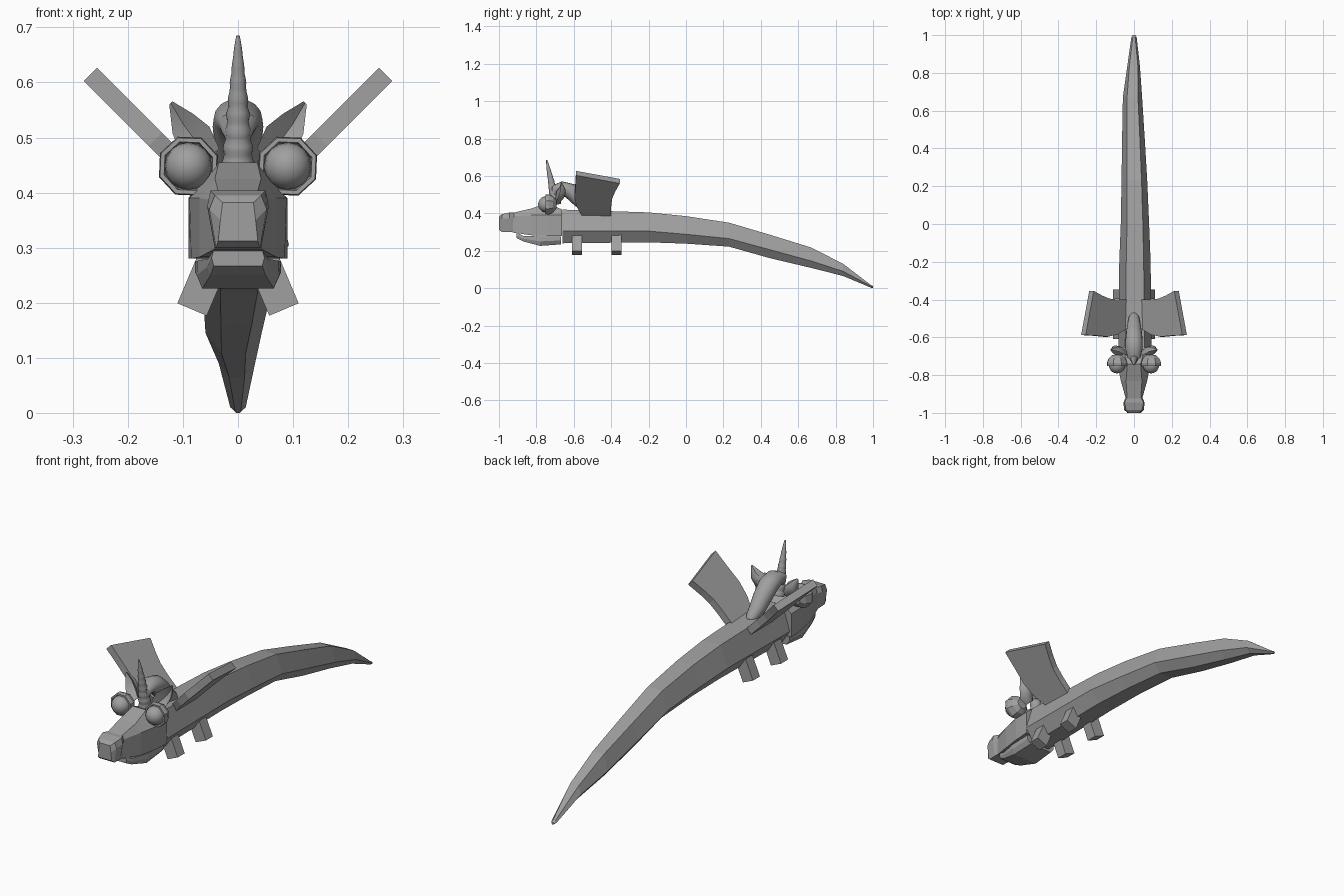
import bpy, bmesh, math
from mathutils import Vector, Matrix

if "Cube" in bpy.data.objects:
    bpy.data.objects.remove(bpy.data.objects["Cube"])

grey = bpy.data.materials.new("stone grey")
grey.diffuse_color = (0.35, 0.35, 0.35, 1)
grey.use_nodes = True
grey.node_tree.nodes["Principled BSDF"].inputs["Base Color"].default_value = grey.diffuse_color


def finish(name, bm, smooth=False):
    bmesh.ops.recalc_face_normals(bm, faces=bm.faces)
    me = bpy.data.meshes.new(name)
    bm.to_mesh(me)
    bm.free()
    ob = bpy.data.objects.new(name, me)
    bpy.context.collection.objects.link(ob)
    me.materials.append(grey)
    if smooth:
        bpy.ops.object.select_all(action='DESELECT')
        ob.select_set(True)
        bpy.context.view_layer.objects.active = ob
        bpy.ops.object.shade_smooth_by_angle(angle=math.radians(50))
    return ob


def loft(name, rings, smooth=False):
    """Skin a row of equal-length point rings and cap both ends."""
    bm = bmesh.new()
    rows = [[bm.verts.new(p) for p in r] for r in rings]
    n = len(rows[0])
    for a, b in zip(rows, rows[1:]):
        for i in range(n):
            j = (i + 1) % n
            bm.faces.new((a[i], a[j], b[j], b[i]))
    bm.faces.new(rows[0])
    bm.faces.new(rows[-1])
    return finish(name, bm, smooth)


def section(y, half, xc=0.0):
    """Mirror a half outline (x, z), top to bottom, into a ring at y."""
    return ([(xc + x, y, z) for x, z in half]
            + [(xc - x, y, z) for x, z in reversed(half)])


def tube(name, path, n=16):
    """Round tube in the x=0 plane; path rows are y, z, x radius, other radius."""
    rings = []
    for i, (y, z, rx, rn) in enumerate(path):
        a, b = path[max(i - 1, 0)], path[min(i + 1, len(path) - 1)]
        d = Vector((0, b[0] - a[0], b[1] - a[1])).normalized()
        nrm = Vector((0, -d.z, d.y))
        rings.append([Vector((0, y, z)) + Vector((rx * math.cos(t), 0, 0))
                      + nrm * rn * math.sin(t)
                      for t in (math.tau * k / n for k in range(n))])
    return loft(name, rings, True)


# Body and tail: y, centre x, top z, side z, bottom z, top/side/bottom half width
body = [(-0.66, 0.005, 0.42, 0.305, 0.24, 0.052, 0.088, 0.045),
        (-0.2, 0.005, 0.405, 0.305, 0.245, 0.046, 0.083, 0.042),
        (0.0, 0.005, 0.385, 0.288, 0.238, 0.042, 0.075, 0.038),
        (0.23, 0.002, 0.35, 0.265, 0.222, 0.038, 0.068, 0.034),
        (0.45, -0.003, 0.285, 0.205, 0.16, 0.034, 0.06, 0.028),
        (0.67, -0.008, 0.217, 0.145, 0.108, 0.029, 0.051, 0.022),
        (0.84, -0.002, 0.13, 0.09, 0.065, 0.022, 0.033, 0.014),
        (0.99, 0, 0.016, 0.01, 0.002, 0.006, 0.014, 0.005),
        (1.0, 0, 0.011, 0.007, 0.0, 0.003, 0.008, 0.003)]
loft("body", [section(y, [(a, t), (b, s), (c, u)], xc)
              for y, xc, t, s, u, a, b, c in body])

# Head, nose and lower jaw
loft("head", [section(-0.662, [(0.055, 0.42), (0.09, 0.39), (0.09, 0.28)]),
              section(-0.74, [(0.035, 0.455), (0.088, 0.39), (0.085, 0.28)]),
              section(-0.83, [(0.042, 0.425), (0.07, 0.39), (0.07, 0.283)]),
              section(-0.925, [(0.036, 0.403), (0.042, 0.385), (0.043, 0.297)])])
loft("nose", [section(-0.915, [(0.035, 0.403), (0.042, 0.38), (0.042, 0.298)]),
              section(-0.945, [(0.05, 0.404), (0.056, 0.375), (0.042, 0.3)]),
              section(-0.985, [(0.042, 0.395), (0.052, 0.37), (0.04, 0.3)]),
              section(-1.0, [(0.028, 0.382), (0.032, 0.35), (0.036, 0.312)])])
loft("lower_jaw", [section(-0.667, [(0.078, 0.276), (0.078, 0.255), (0.06, 0.234)]),
                   section(-0.78, [(0.074, 0.276), (0.075, 0.25), (0.065, 0.226)]),
                   section(-0.87, [(0.054, 0.28), (0.056, 0.265), (0.05, 0.25)]),
                   section(-0.905, [(0.044, 0.296), (0.048, 0.282), (0.044, 0.267)])])

# Ringed horn leaning forward
horn = []
for i in range(29):
    t = i / 28
    r = 0.026 * (1 - t) ** 0.8 + 0.003 + 0.0022 * math.sin(t * 8 * math.tau) * (1 - t)
    horn.append((-0.695 - 0.05 * t, 0.445 + 0.24 * t, r, r))
tube("horn", horn, 14)

# Mane curling from the crown onto the neck
tube("mane", [(-0.71, 0.49, 0.018, 0.012), (-0.70, 0.525, 0.036, 0.03),
              (-0.665, 0.535, 0.044, 0.036), (-0.62, 0.52, 0.046, 0.042),
              (-0.575, 0.48, 0.042, 0.042), (-0.535, 0.44, 0.036, 0.036),
              (-0.495, 0.415, 0.028, 0.026), (-0.475, 0.405, 0.014, 0.012)])

for s, side in ((-1, "left"), (1, "right")):
    # Eye ball seated in an eight-sided cup
    bm = bmesh.new()
    bmesh.ops.create_uvsphere(bm, u_segments=16, v_segments=10, radius=0.043)
    bmesh.ops.rotate(bm, verts=bm.verts, matrix=Matrix.Rotation(math.pi / 2, 3, 'X'))
    bmesh.ops.translate(bm, verts=bm.verts, vec=(s * 0.09, -0.748, 0.448))
    finish(side + "_eye", bm, True)
    rings = []
    for y, r in ((-0.738, 0.044), (-0.752, 0.047), (-0.752, 0.055), (-0.735, 0.057),
                 (-0.71, 0.046), (-0.693, 0.025)):
        rings.append([(s * 0.09 + r * math.cos(k * math.pi / 4 + 0.35), y,
                       0.448 + r * math.sin(k * math.pi / 4 + 0.35)) for k in range(8)])
    loft(side + "_eye_socket", rings)

    # Pointed ear, cupped towards the front
    ear = []
    for x, z, w, y in ((0.05, 0.465, 0.022, -0.685), (0.078, 0.495, 0.036, -0.67),
                       (0.1, 0.525, 0.026, -0.66), (0.122, 0.563, 0.004, -0.665)):
        u = Vector((0.72 * s, 0, -0.69))
        c = Vector((s * x, y, z))
        f = Vector((0, -w * 0.6, 0))
        ear.append([c - u * w + f, c - u * w * 0.75 - f * 0.6, c - f * 1.1,
                    c + u * w * 0.75 - f * 0.6, c + u * w + f, c - f * 0.4])
    loft(side + "_ear", ear, True)

    # Flared wing plate rising at 45 degrees: x, front y, back y, back shift
    wing = []
    for x, y0, y1, k in ((0.05, -0.555, -0.40, 0), (0.10, -0.585, -0.40, 0),
                         (0.15, -0.597, -0.395, 0.008), (0.20, -0.592, -0.38, 0.022),
                         (0.268, -0.588, -0.354, 0.043)):
        h = 0.012
        wing.append([(s * (x - h), y0, x + 0.347 + h), (s * (x + h), y0, x + 0.347 - h),
                     (s * (x - k + h), y1, x - k + 0.347 - h),
                     (s * (x - k - h), y1, x - k + 0.347 + h)])
    loft(side + "_wing", wing)

    # Stubby splayed legs
    for y, part in ((-0.583, "front"), (-0.372, "rear")):
        bm = bmesh.new()
        bmesh.ops.create_cube(bm, size=1)
        bmesh.ops.scale(bm, verts=bm.verts, vec=(0.058, 0.052, 0.12))
        bmesh.ops.rotate(bm, verts=bm.verts,
                         matrix=Matrix.Rotation(-s * math.radians(23), 3, 'Y'))
        bmesh.ops.translate(bm, verts=bm.verts, vec=(s * 0.06, y, 0.243))
        finish(side + "_" + part + "_leg", bm)
